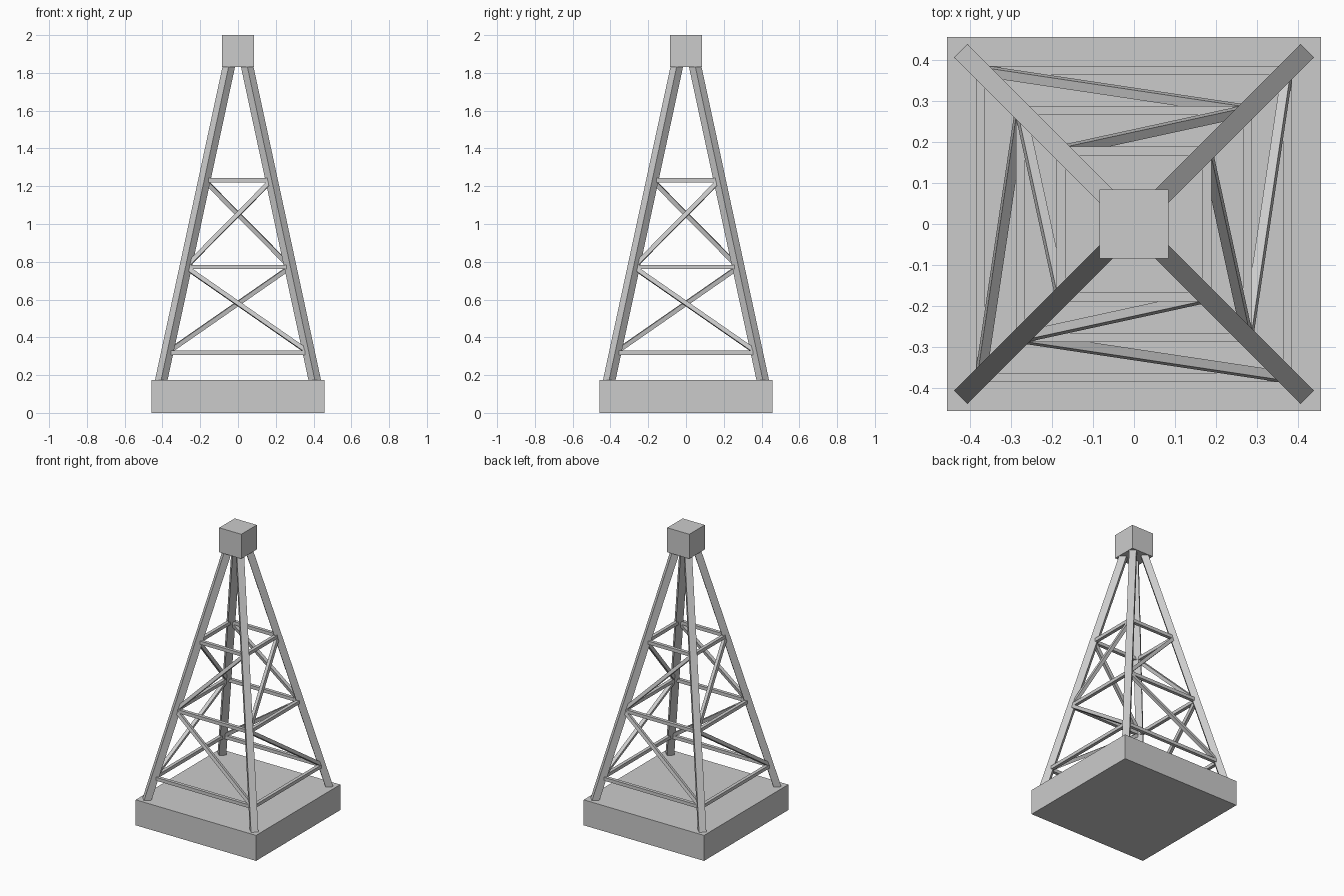
import bpy
from math import pi
from mathutils import Matrix, Vector

cube = bpy.data.objects.get("Cube")
if cube:
    bpy.data.objects.remove(cube, do_unlink=True)

# One grey for the whole tower
grey = bpy.data.materials.new("plain grey")
grey.use_nodes = True
grey.diffuse_color = (0.6, 0.6, 0.6, 1)
grey.node_tree.nodes["Principled BSDF"].inputs["Base Color"].default_value = grey.diffuse_color


def box(name, matrix):
    """Unit cube placed and sized by a matrix."""
    bpy.ops.mesh.primitive_cube_add(size=1)
    obj = bpy.context.object
    obj.name = name
    obj.data.transform(matrix)
    obj.data.materials.append(grey)
    return obj


def block(name, width, bottom, top):
    size = Matrix.Diagonal((width, width, top - bottom, 1))
    return box(name, Matrix.Translation((0, 0, (bottom + top) / 2)) @ size)


def beam(name, start, end, thickness, facing, turn):
    """Square bar from start to end, one side turned towards facing."""
    along = (end - start).normalized()
    side = along.cross(facing).normalized()
    front = side.cross(along)
    frame = Matrix((side, front, along)).transposed().to_4x4()
    size = Matrix.Diagonal((thickness, thickness, (end - start).length, 1))
    return box(name, turn @ Matrix.Translation((start + end) / 2) @ frame @ size)


def corner(side, z):
    """Point on a front leg's centre line; side is -1 or 1."""
    r = 0.406 - 0.2155 * (z - 0.175)
    return Vector((side * r, -r, z))


block("base", 0.914, 0, 0.175)
block("top_block", 0.168, 1.832, 2)

LEVELS = (0.319, 0.772, 1.232)
OUTWARD = Vector((0, -1, 0))
LEANING = Vector((0, -1, 0.2155))

# Each side is a quarter turn of the front
for i, place in enumerate(("front", "left", "back", "right")):
    turn = Matrix.Rotation(i * pi / 2, 4, "Z")
    beam(f"leg_{place}", corner(1, 0.165), corner(1, 1.85), 0.046, Vector((1, -1, 0)), turn)
    for level, z in enumerate(LEVELS):
        beam(f"rail_{place}_{level}", corner(-1, z), corner(1, z), 0.023, OUTWARD, turn)
    # Zigzag braces between the rails
    for level, side in enumerate((1, -1)):
        beam(f"brace_{place}_{level}", corner(side, LEVELS[level]),
             corner(-side, LEVELS[level + 1]), 0.023, LEANING, turn)
